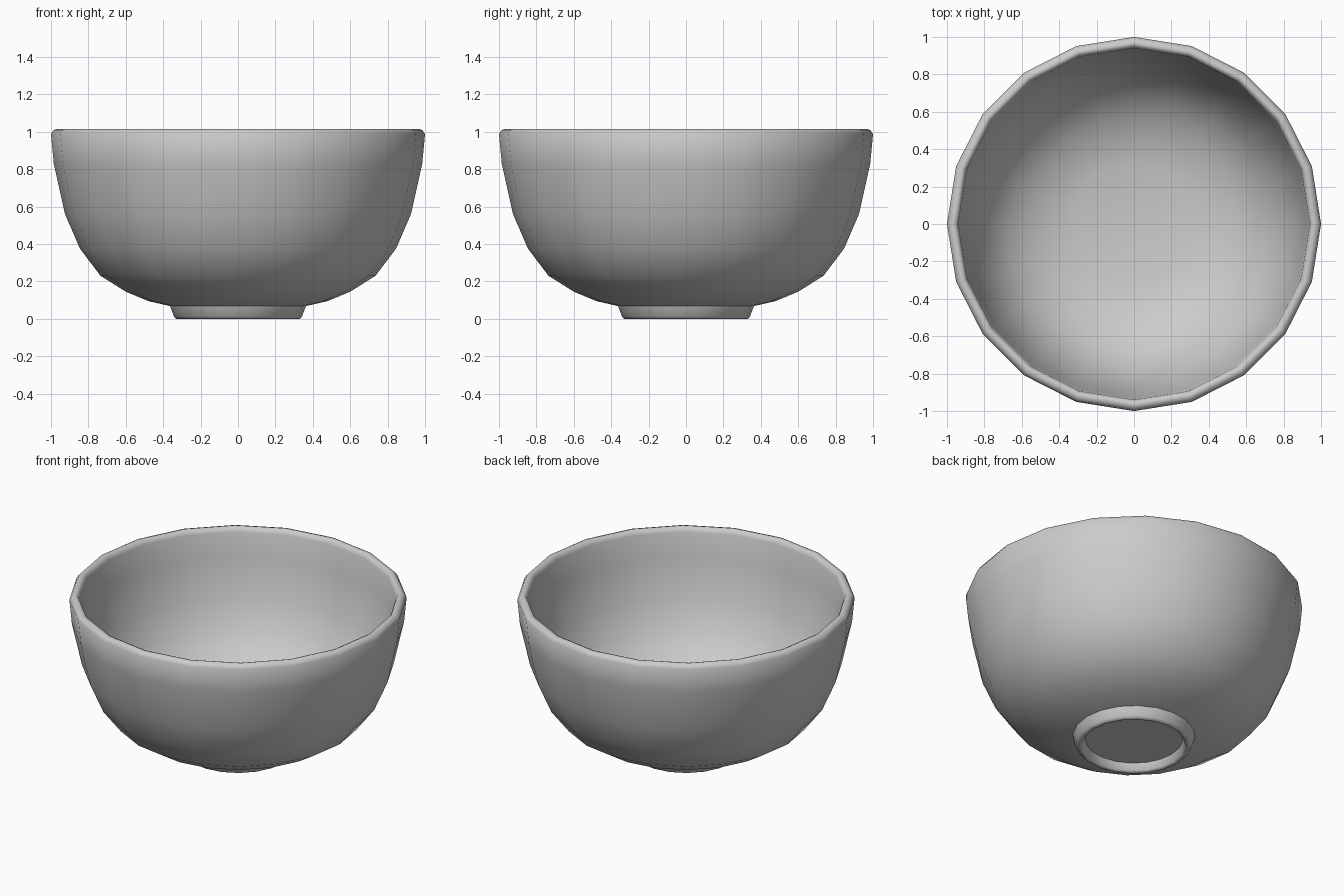
import bpy, bmesh
from math import cos, sin, pi, radians

if "Cube" in bpy.data.objects:
    bpy.data.objects.remove(bpy.data.objects["Cube"])

SIDES = 20


def lathe(name, profile, angle=40):
    """Revolve an (r, z) profile around z; points with r = 0 become poles."""
    bm = bmesh.new()
    rings = []
    for r, z in profile:
        if r == 0:
            rings.append([bm.verts.new((0, 0, z))] * SIDES)
        else:
            rings.append([bm.verts.new((r * cos(2 * pi * i / SIDES),
                                        r * sin(2 * pi * i / SIDES), z))
                          for i in range(SIDES)])
    for a, b in zip(rings, rings[1:]):
        for i in range(SIDES):
            j = (i + 1) % SIDES
            corners = list(dict.fromkeys((a[i], a[j], b[j], b[i])))
            bm.faces.new(corners)
    bmesh.ops.recalc_face_normals(bm, faces=bm.faces)
    mesh = bpy.data.meshes.new(name)
    bm.to_mesh(mesh)
    bm.free()
    obj = bpy.data.objects.new(name, mesh)
    bpy.context.collection.objects.link(obj)
    bpy.context.view_layer.objects.active = obj
    obj.select_set(True)
    bpy.ops.object.shade_smooth_by_angle(angle=radians(angle))
    obj.select_set(False)
    return obj


# One closed shell: recessed underside, foot ring, outer wall, rim, inner wall
lathe("bowl", [
    (0, 0.05), (0.29, 0.05), (0.305, 0.008), (0.315, 0.0),
    (0.33, 0.0), (0.342, 0.012), (0.363, 0.068),
    (0.48, 0.095), (0.60, 0.145), (0.735, 0.23), (0.845, 0.375),
    (0.925, 0.56), (0.985, 0.83), (1.0, 0.988),
    (0.985, 1.01), (0.965, 1.016), (0.95, 1.01), (0.94, 0.985),
    (0.925, 0.83), (0.87, 0.58), (0.795, 0.41), (0.695, 0.28),
    (0.575, 0.20), (0.46, 0.15), (0.33, 0.12), (0, 0.11),
], angle=50)
